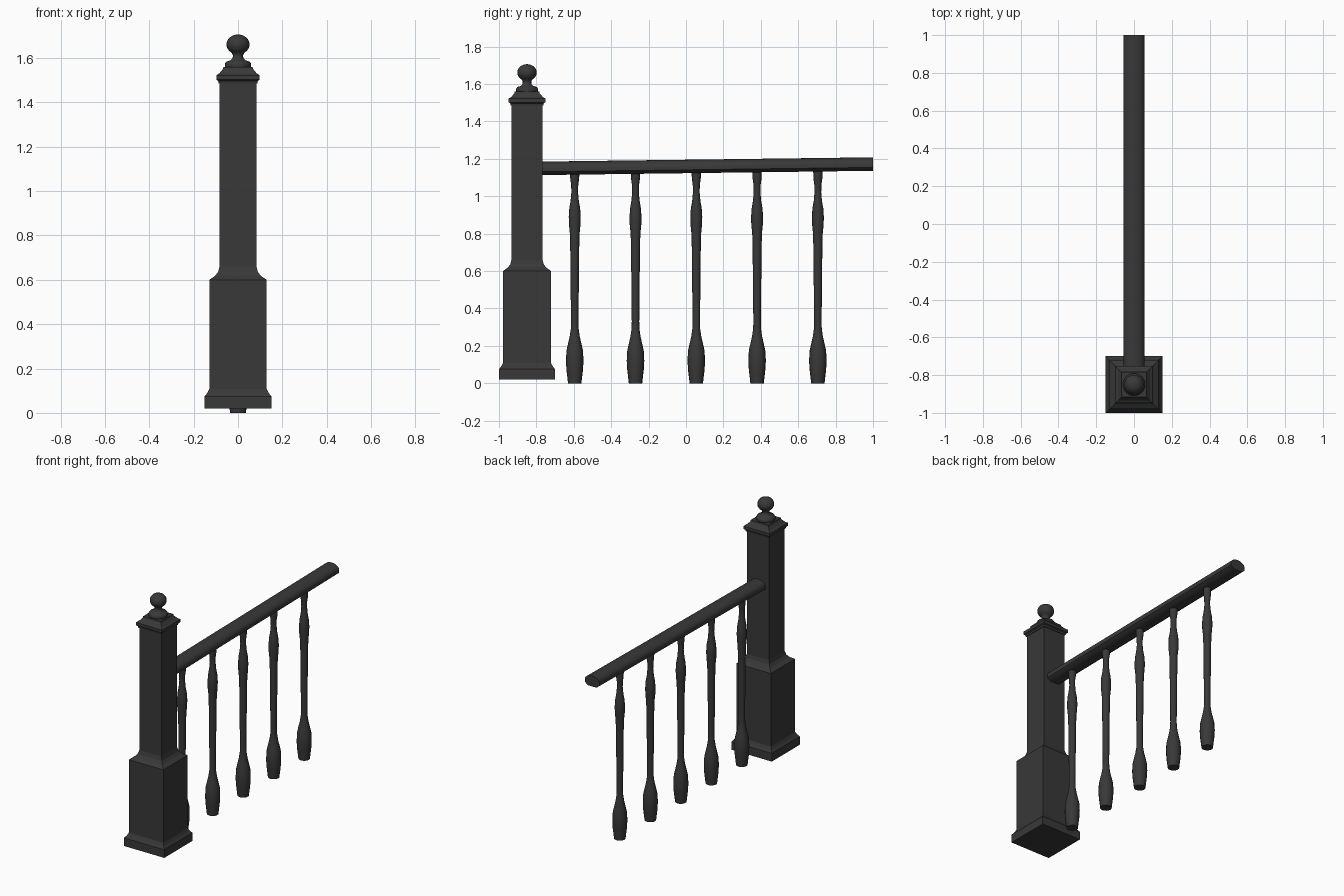
import bpy, bmesh, math

if "Cube" in bpy.data.objects:
    bpy.data.objects.remove(bpy.data.objects["Cube"])

iron = bpy.data.materials.new("dark_iron")
iron.diffuse_color = (0.04, 0.04, 0.04, 1)
iron.use_nodes = True
iron.node_tree.nodes["Principled BSDF"].inputs["Base Color"].default_value = iron.diffuse_color


def finish(bm, name, smooth):
    bmesh.ops.recalc_face_normals(bm, faces=bm.faces)
    me = bpy.data.meshes.new(name)
    bm.to_mesh(me)
    bm.free()
    me.materials.append(iron)
    ob = bpy.data.objects.new(name, me)
    bpy.context.collection.objects.link(ob)
    if smooth:
        bpy.ops.object.select_all(action='DESELECT')
        ob.select_set(True)
        bpy.context.view_layer.objects.active = ob
        bpy.ops.object.shade_smooth_by_angle(angle=math.radians(40))
    return ob


def skin(name, rings, smooth=False):
    """Bridge equal-length rings of points and cap both ends."""
    bm = bmesh.new()
    vs = [[bm.verts.new(p) for p in ring] for ring in rings]
    n = len(vs[0])
    for a, b in zip(vs, vs[1:]):
        for i in range(n):
            j = (i + 1) % n
            bm.faces.new((a[i], a[j], b[j], b[i]))
    bm.faces.new(vs[0])
    bm.faces.new(vs[-1])
    return finish(bm, name, smooth)


def turned(name, profile, y, sides):
    """Stack of rings from (radius, z); four sides gives a square post."""
    square = sides == 4
    k = math.sqrt(2) if square else 1
    off = math.pi / 4 if square else 0
    ang = [off + 2 * math.pi * i / sides for i in range(sides)]
    rings = [[(r * k * math.cos(a), y + r * k * math.sin(a), z) for a in ang]
             for r, z in profile]
    return skin(name, rings, not square)


POST_Y = -0.85

# square newel post with plinth and coved shoulder
turned("newel_post", [(0.15, 0.02), (0.15, 0.075), (0.137, 0.092), (0.129, 0.108),
                      (0.129, 0.60), (0.103, 0.618), (0.09, 0.635), (0.083, 0.66),
                      (0.083, 1.50)], POST_Y, 4)

# square cap
turned("post_cap", [(0.087, 1.485), (0.09, 1.497), (0.098, 1.502), (0.098, 1.522),
                    (0.085, 1.53), (0.068, 1.55), (0.066, 1.56)], POST_Y, 4)

# turned ball finial
ball = [(0.052 * math.cos(t), 1.661 + 0.045 * math.sin(t))
        for t in [math.radians(-58 + 14.4 * i) for i in range(11)]]
turned("finial", [(0.054, 1.55), (0.059, 1.562), (0.059, 1.574), (0.052, 1.584),
                  (0.032, 1.59), (0.024, 1.6), (0.023, 1.612)] + ball, POST_Y, 24)

# handrail: flat underside, bevelled lower edges, rounded top, slight rise
section = [(-0.032, 0.0), (0.032, 0.0), (0.055, 0.018), (0.055, 0.035)]
section += [(0.055 * math.cos(math.pi * i / 12), 0.035 + 0.037 * math.sin(math.pi * i / 12))
            for i in range(1, 12)]
section += [(-0.055, 0.035), (-0.055, 0.018)]
skin("handrail", [[(x, y, z0 + z) for x, z in section]
                  for y, z0 in ((-0.78, 1.113), (1.0, 1.136))], True)

# turned balusters
baluster = [(0.036, 0.0), (0.038, 0.02), (0.044, 0.07), (0.047, 0.12), (0.044, 0.175),
            (0.035, 0.215), (0.027, 0.25), (0.021, 0.29), (0.020, 0.33), (0.024, 0.72),
            (0.026, 0.80), (0.031, 0.85), (0.032, 0.89), (0.029, 0.935), (0.022, 0.975),
            (0.018, 1.02), (0.019, 1.06), (0.024, 1.095), (0.025, 1.14)]
for i in range(5):
    turned(f"baluster_{i + 1}", baluster, -0.595 + 0.325 * i, 16)
